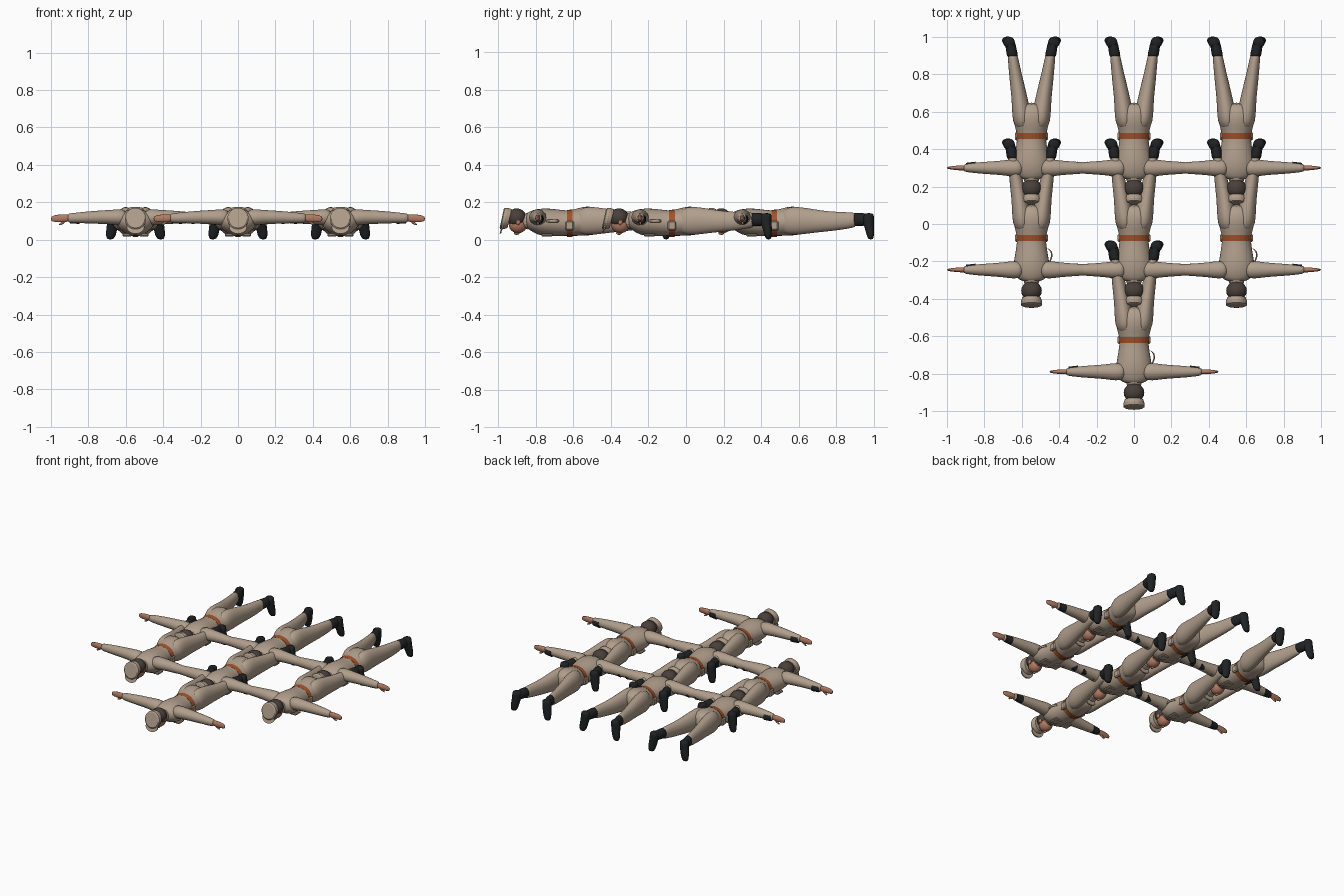
import bpy, bmesh, math
from mathutils import Vector, Matrix

if "Cube" in bpy.data.objects:
    bpy.data.objects.remove(bpy.data.objects["Cube"])


def material(name, rgb):
    m = bpy.data.materials.new(name)
    m.use_nodes = True
    m.diffuse_color = (*rgb, 1)
    bsdf = m.node_tree.nodes["Principled BSDF"]
    bsdf.inputs["Base Color"].default_value = (*rgb, 1)
    bsdf.inputs["Roughness"].default_value = 0.8
    return m


CLOTH = material("beige cloth", (0.44, 0.345, 0.265))
LEATHER = material("orange leather", (0.36, 0.085, 0.025))
BLACK = material("black leather", (0.014, 0.016, 0.017))
SKIN = material("skin", (0.45, 0.20, 0.125))
HAIR = material("dark brown hair", (0.065, 0.05, 0.042))

parts = []


def finish(name, bm, mat, smooth=True, subsurf=True):
    bmesh.ops.recalc_face_normals(bm, faces=bm.faces)
    for f in bm.faces:
        f.smooth = smooth
    me = bpy.data.meshes.new(name)
    bm.to_mesh(me)
    bm.free()
    me.materials.append(mat)
    ob = bpy.data.objects.new(name, me)
    bpy.context.scene.collection.objects.link(ob)
    if subsurf:
        mod = ob.modifiers.new("smooth", "SUBSURF")
        mod.levels = mod.render_levels = 1
    parts.append(ob)
    return ob


def loft(name, axis, stations, mat, sides=16, shear=0, subsurf=True):
    """Elliptic rings (x, y, z, radius, radius) across the given axis, with closed ends."""
    bm = bmesh.new()
    u, v = [i for i in range(3) if i != axis]
    rings = []
    for x, y, z, ru, rv in stations:
        ring = []
        for k in range(sides):
            a = math.tau * k / sides
            p = Vector((x, y, z))
            p[u] += ru * math.cos(a)
            p[v] += rv * math.sin(a)
            p.y += shear * (p.z - z)
            ring.append(bm.verts.new(p))
        rings.append(ring)
    for a, b in zip(rings, rings[1:]):
        for k in range(sides):
            n = (k + 1) % sides
            bm.faces.new((a[k], a[n], b[n], b[k]))
    bm.faces.new(rings[0])
    bm.faces.new(rings[-1])
    return finish(name, bm, mat, subsurf, subsurf)


def ball(name, centre, radii, mat):
    bm = bmesh.new()
    bmesh.ops.create_uvsphere(bm, u_segments=20, v_segments=12, radius=1,
                              matrix=Matrix.Translation(centre) @ Matrix.Diagonal((*radii, 1)))
    return finish(name, bm, mat, True, False)


def box(name, centre, size, mat):
    bm = bmesh.new()
    bmesh.ops.create_cube(bm, size=1,
                          matrix=Matrix.Translation(centre) @ Matrix.Diagonal((*size, 1)))
    bmesh.ops.bevel(bm, geom=bm.edges[:], offset=min(size) * 0.3, segments=1, affect="EDGES")
    return finish(name, bm, mat, False, False)


# Torso, collar and belt
loft("jacket", 1, [(0, y, z, rx, rz) for y, z, rx, rz in (
    (-.065, .105, .04, .035), (-.045, .102, .085, .05), (0, .095, .105, .073),
    (.06, .093, .093, .076), (.12, .09, .083, .071), (.17, .088, .077, .068),
    (.21, .094, .088, .075), (.26, .101, .101, .08), (.31, .1, .1, .076),
    (.35, .1, .065, .05))], CLOTH)
loft("collar", 1, [(0, -.078, .1, .036, .036), (0, -.05, .1, .045, .045)], CLOTH, subsurf=False)
loft("belt", 1, [(0, .155, .088, .081, .07), (0, .186, .09, .083, .072)],
     LEATHER, sides=24, subsurf=False)
box("belt_buckle", (0, .17, .018), (.03, .03, .008), LEATHER)

# Head with hair and peaked cap
ball("face", (0, -.105, .083), (.043, .05, .048), SKIN)
ball("nose", (0, -.112, .036), (.008, .015, .01), SKIN)
loft("neck", 1, [(0, -.1, .1, .03, .03), (0, -.05, .1, .032, .032)], SKIN)
ball("hair", (0, -.112, .117), (.055, .052, .05), HAIR)
loft("cap_crown", 1, [(0, -.15, .113, .05, .05), (0, -.172, .113, .057, .057),
                      (0, -.187, .113, .057, .057), (0, -.192, .113, .05, .05)],
     CLOTH, sides=28, shear=.22, subsurf=False)
loft("cap_peak", 1, [(0, -.185, .068, .048, .034), (0, -.193, .066, .047, .034)],
     CLOTH, sides=20, shear=.3, subsurf=False)

for s, side in ((1, "left"), (-1, "right")):
    # Ears
    ball(side + "_ear", (s * .046, -.105, .095), (.007, .012, .016), SKIN)
    # Stretched arm, hand on edge with lowered thumb
    loft(side + "_sleeve", 0, [(s * x, 0, z, ry, rz) for x, z, ry, rz in (
        (.04, .118, .045, .045), (.1, .12, .049, .043), (.15, .121, .04, .038),
        (.22, .12, .035, .035), (.29, .118, .03, .03), (.345, .116, .023, .026),
        (.365, .116, .019, .023))], CLOTH)
    loft(side + "_hand", 0, [(s * x, 0, z, ry, rz) for x, z, ry, rz in (
        (.345, .116, .014, .017), (.375, .115, .014, .021), (.405, .114, .012, .022),
        (.435, .113, .008, .018), (.452, .112, .005, .012))], SKIN)
    loft(side + "_thumb", 0, [(s * .37, 0, .105, .008, .01), (s * .39, .002, .09, .007, .009),
                              (s * .41, .003, .08, .005, .006)], SKIN, sides=8)
    # Dark wrist guard under the sleeve
    loft(side + "_wrist_guard", 0, [(s * .3, .007, .111, .026, .027),
                                    (s * .35, .006, .111, .021, .023)], BLACK, subsurf=False)
    # Spread leg
    loft(side + "_trouser_leg", 1, [(s * x, y, z, rx, rz) for x, y, z, rx, rz in (
        (.045, .2, .095, .035, .055), (.05, .25, .101, .052, .078),
        (.055, .31, .101, .05, .075), (.065, .38, .1, .043, .064),
        (.077, .45, .098, .039, .055), (.089, .52, .1, .033, .049),
        (.1, .595, .105, .028, .041), (.101, .605, .106, .026, .037))], CLOTH)
    # Boot shaft, then foot with toes hanging down
    loft(side + "_boot_shaft", 1, [(s * x, y, .108, r, rz) for x, y, r, rz in (
        (.1, .588, .03, .037), (.104, .61, .031, .037), (.11, .645, .028, .034),
        (.117, .685, .03, .032))], BLACK)
    loft(side + "_boot_foot", 2, [(s * x, y, z, rx, ry) for x, y, z, rx, ry in (
        (.118, .675, .143, .026, .024), (.119, .67, .125, .032, .032),
        (.121, .671, .095, .031, .031), (.126, .678, .06, .03, .025),
        (.132, .682, .025, .028, .02), (.135, .685, 0, .018, .013))], BLACK)
    # Chest pocket and belt pouch
    box(side + "_chest_pocket", (s * .045, .05, .026), (.05, .06, .016), CLOTH)
    box(side + "_belt_pouch", (s * .077, .17, .075), (.022, .045, .05), CLOTH)

# Strap loop standing off the left side of the jacket
loft("strap_loop", 1, [(.096, .04, .1, .005, .008), (.11, .07, .1, .004, .008),
                       (.108, .1, .1, .004, .008), (.085, .115, .1, .004, .008)], CLOTH, sides=8)

# Formation: one figure in front, two rows of three behind
ROWS = (-.79, -.245, .30)
places = [(x, y) for y in ROWS[1:] for x in (-.548, 0, .548)]
for x, y in places:
    for part in parts:
        twin = part.copy()
        twin.location = (x, y, 0)
        bpy.context.scene.collection.objects.link(twin)
for part in parts:
    part.location = (0, ROWS[0], 0)
